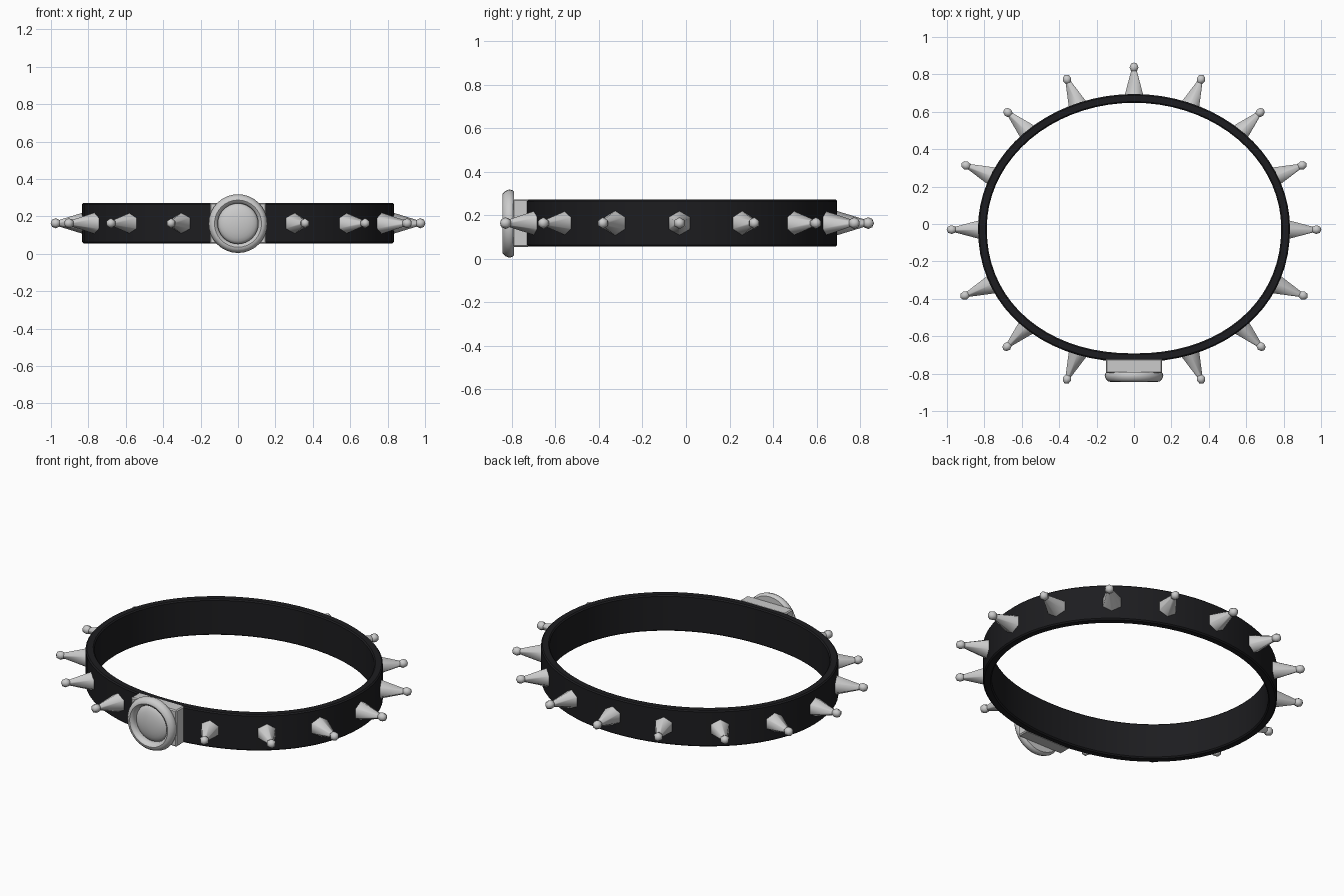
import bpy, bmesh
from math import sin, cos, pi, radians
from mathutils import Matrix, Vector

if "Cube" in bpy.data.objects:
    bpy.data.objects.remove(bpy.data.objects["Cube"])

MID_Z = 0.163


def make_object(name, bm, angle=35, mat=None):
    bmesh.ops.recalc_face_normals(bm, faces=bm.faces)
    mesh = bpy.data.meshes.new(name)
    bm.to_mesh(mesh)
    bm.free()
    obj = bpy.data.objects.new(name, mesh)
    bpy.context.collection.objects.link(obj)
    if mat:
        mesh.materials.append(mat)
    bpy.ops.object.select_all(action='DESELECT')
    obj.select_set(True)
    bpy.context.view_layer.objects.active = obj
    bpy.ops.object.shade_smooth_by_angle(angle=radians(angle))
    return obj


def outline(t, inset):
    # oval, slightly fuller towards the front
    n = 2.0 if sin(t) >= 0 else 2.14
    c, s = cos(t), sin(t)
    x = abs(c) ** (2 / n) * (1 if c >= 0 else -1)
    y = abs(s) ** (2 / n) * (1 if s >= 0 else -1)
    return x * (0.834 - inset), -0.022 + y * (0.717 - inset)


# Leather band: small section with softened edges swept round the oval
black = bpy.data.materials.new("black_leather")
black.diffuse_color = (0.012, 0.012, 0.014, 1)
black.use_nodes = True
black.node_tree.nodes["Principled BSDF"].inputs["Base Color"].default_value = black.diffuse_color
lo, hi, th, b = 0.056, 0.271, 0.047, 0.007
section = [(0, lo + b), (0, hi - b), (b, hi), (th - b, hi),
           (th, hi - b), (th, lo + b), (th - b, lo), (b, lo)]
bm = bmesh.new()
SEG = 72
rings = [[bm.verts.new((*outline(2 * pi * i / SEG, d), z)) for d, z in section]
         for i in range(SEG)]
for i in range(SEG):
    p, q = rings[i], rings[(i + 1) % SEG]
    for k in range(len(section)):
        m = (k + 1) % len(section)
        bm.faces.new((p[k], q[k], q[m], p[m]))
make_object("band", bm, 35, black)


# Spikes: six-sided cone with a small ball on the tip
def spike(name, x, y, angle):
    bm = bmesh.new()
    length, sink = 0.145, 0.012
    bmesh.ops.create_cone(bm, cap_ends=True, segments=6, radius1=0.06, radius2=0.012,
                          depth=length + sink,
                          matrix=Matrix.Translation((0, 0, -(length + sink) / 2)))
    bmesh.ops.create_uvsphere(bm, u_segments=6, v_segments=4, radius=0.027)
    out = Vector((cos(angle), sin(angle), 0))
    up = Vector((0, 0, 1))
    side = up.cross(out)
    # local z points outward, one hexagon corner points up
    rot = Matrix((side, up, out)).transposed().to_4x4()
    turn = Matrix.Rotation(pi / 2, 4, 'Z') if HEX_TURN else Matrix.Identity(4)
    bm.transform(Matrix.Translation((x, y, MID_Z)) @ rot @ turn)
    make_object(name, bm, 62)


HEX_TURN = False
tips = [(0, 0.837), (0.358, 0.773), (0.674, 0.596), (0.898, 0.313),
        (0.975, -0.03), (0.904, -0.382), (0.679, -0.655), (0.358, -0.829)]
for i, (x, y) in enumerate(tips):
    a = pi / 2 - i * pi / 8
    spike(f"spike_right_{i}", x, y, a)
    if x:
        spike(f"spike_left_{i}", -x, y, pi - a)

# Buckle plate
bm = bmesh.new()
bmesh.ops.create_cube(bm, size=1)
bm.transform(Matrix.Translation((0, -0.758, MID_Z)) @ Matrix.Diagonal((0.302, 0.076, 0.218, 1)))
bmesh.ops.bevel(bm, geom=list(bm.edges), offset=0.006, segments=1, affect='EDGES')
make_object("buckle_plate", bm, 30)


# Round medallion parts: profiles (radius, y) turned about the y axis
def lathe(name, profile, seg=32):
    bm = bmesh.new()
    vs = [bm.verts.new((r, y, 0)) for r, y in profile]
    es = [bm.edges.new((vs[i], vs[i + 1])) for i in range(len(vs) - 1)]
    bmesh.ops.spin(bm, geom=vs + es, cent=(0, 0, 0), axis=(0, 1, 0),
                   angle=2 * pi, steps=seg, use_duplicate=False)
    bmesh.ops.remove_doubles(bm, verts=bm.verts, dist=1e-4)
    bm.transform(Matrix.Translation((0, 0, MID_Z - 0.002)))
    make_object(name, bm, 40)


lathe("buckle_ring", [(0.108, -0.79), (0.108, -0.822), (0.114, -0.836), (0.126, -0.844),
                      (0.138, -0.842), (0.150, -0.830), (0.157, -0.812), (0.153, -0.798),
                      (0.146, -0.79), (0.108, -0.79)])
dome = [(0.108 * sin(k * pi / 12), -0.802 - 0.034 * cos(k * pi / 12)) for k in range(7)]
lathe("buckle_dome", dome + [(0.108, -0.79), (0, -0.79)])
